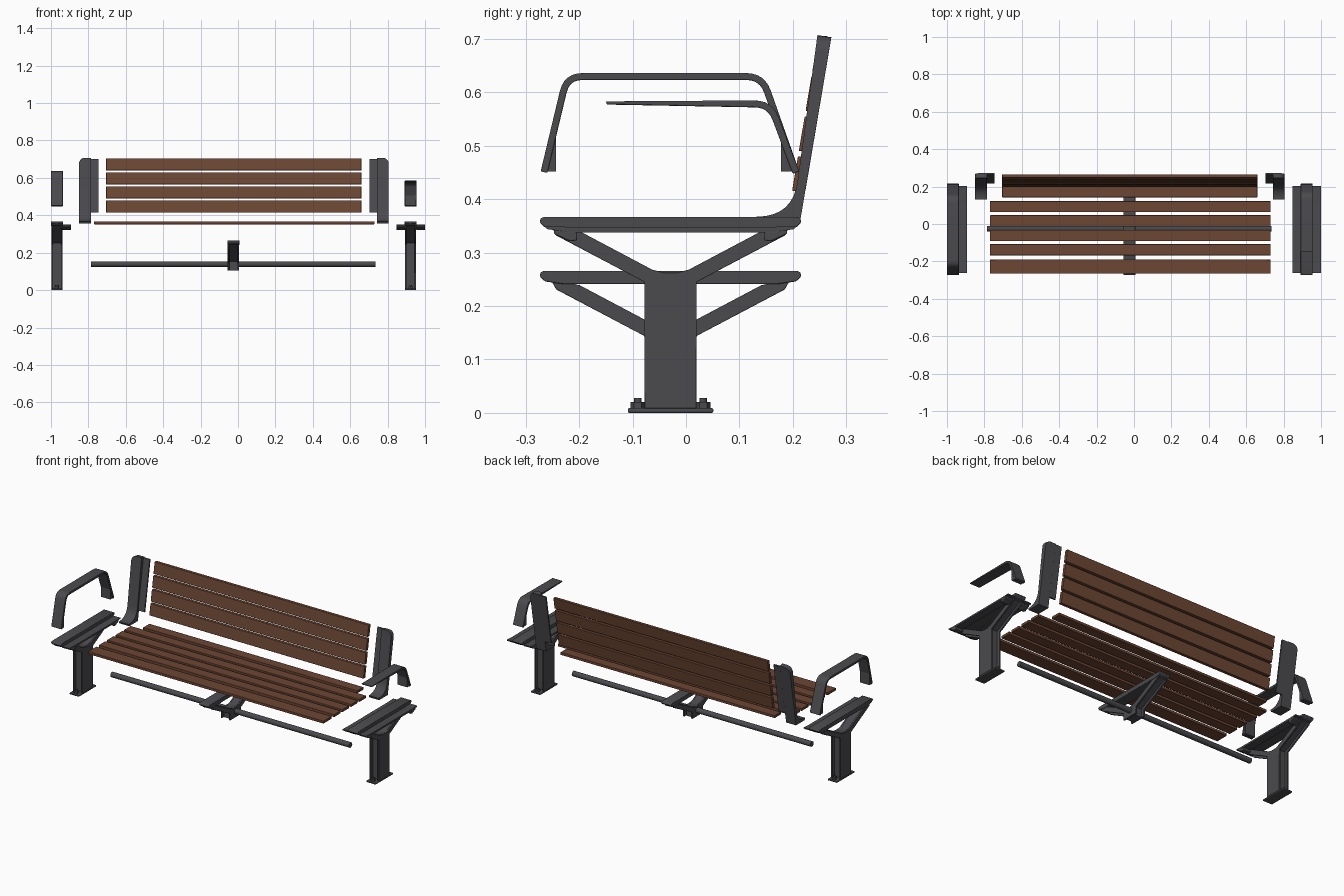
import bpy, bmesh, math
from mathutils import Vector, Matrix

if "Cube" in bpy.data.objects:
    bpy.data.objects.remove(bpy.data.objects["Cube"], do_unlink=True)


def material(name, rgb):
    m = bpy.data.materials.new(name)
    m.use_nodes = True
    m.diffuse_color = (*rgb, 1)
    node = m.node_tree.nodes["Principled BSDF"]
    node.inputs["Base Color"].default_value = (*rgb, 1)
    node.inputs["Roughness"].default_value = 0.6
    return m


STEEL = material("dark grey steel", (0.07, 0.069, 0.077))
WOOD = material("brown wood", (0.15, 0.062, 0.033))
MID = -0.029  # y of the post centre line


def finish(name, bm, mat, bevel=0.0):
    bmesh.ops.recalc_face_normals(bm, faces=bm.faces)
    mesh = bpy.data.meshes.new(name)
    bm.to_mesh(mesh)
    bm.free()
    mesh.materials.append(mat)
    ob = bpy.data.objects.new(name, mesh)
    bpy.context.collection.objects.link(ob)
    if bevel:
        mod = ob.modifiers.new("soft edges", 'BEVEL')
        mod.width, mod.segments, mod.limit_method = bevel, 2, 'ANGLE'
    bpy.ops.object.select_all(action='DESELECT')
    ob.select_set(True)
    bpy.context.view_layer.objects.active = ob
    bpy.ops.object.shade_smooth_by_angle(angle=math.radians(35))
    return ob


def prism(name, profile, x0, x1, mat=STEEL, bevel=0.0, corner=None):
    """Extrude a (y, z) profile along x; corner = (x, z) rounds the top edge there."""
    bm = bmesh.new()
    face = bm.faces.new([bm.verts.new((x0, y, z)) for y, z in profile])
    new = bmesh.ops.extrude_face_region(bm, geom=[face])["geom"]
    bmesh.ops.translate(bm, vec=(x1 - x0, 0, 0),
                        verts=[v for v in new if isinstance(v, bmesh.types.BMVert)])
    if corner:
        edges = [e for e in bm.edges if all(abs(v.co.x - corner[0]) < 1e-4
                                            and v.co.z > corner[1] for v in e.verts)]
        bmesh.ops.bevel(bm, geom=edges, offset=0.03, segments=5, profile=0.5, affect='EDGES')
    return finish(name, bm, mat, bevel)


def box(name, x, y, z, mat=STEEL, bevel=0.0):
    return prism(name, [(y[0], z[0]), (y[1], z[0]), (y[1], z[1]), (y[0], z[1])], *x, mat, bevel)


def cylinder(name, centre, radius, length, sides, axis='Z'):
    bm = bmesh.new()
    rot = Matrix.Rotation(math.pi / 2, 4, 'Y') if axis == 'X' else Matrix()
    bmesh.ops.create_cone(bm, cap_ends=True, segments=sides, radius1=radius, radius2=radius,
                          depth=length, matrix=Matrix.Translation(centre) @ rot)
    return finish(name, bm, STEEL)


def rounded(points, reach=0.035, steps=6):
    """Round the inner corners of a path."""
    pts = [Vector(p) for p in points]
    out = [pts[0]]
    for a, b, c in zip(pts, pts[1:], pts[2:]):
        s, e = b + (a - b).normalized() * reach, b + (c - b).normalized() * reach
        for i in range(steps + 1):
            t = i / steps
            out.append(s * (1 - t) ** 2 + b * 2 * t * (1 - t) + e * t * t)
    return out + [pts[-1]]


def ribbon(path, thick):
    """Closed profile of a flat bar whose outer face follows the path."""
    inner = []
    for i, p in enumerate(path):
        d = (path[min(i + 1, len(path) - 1)] - path[max(i - 1, 0)]).normalized()
        inner.append(p + Vector((d.y, -d.x)) * thick)
    return [tuple(p) for p in path + inner[::-1]]


def mirrored(half, dz=0.0):
    """Mirror a half profile, given as offsets from the post centre line."""
    return ([(MID + u, z + dz) for u, z in half]
            + [(MID - u, z + dz) for u, z in reversed(half)])


def y_frame(name, cx, bottom, dz=0.0):
    """Post with two spreading arms: two cheeks and a recessed core."""
    upper = [(0.225, 0.352), (0.17, 0.34), (0.034, 0.268), (0.014, 0.263)]
    cheek = mirrored([(0.049, bottom - dz), (0.049, 0.245), (0.214, 0.332)] + upper, dz)
    core = mirrored([(0.032, bottom - dz), (0.032, 0.253), (0.208, 0.343)] + upper, dz)
    for side, s in (("right", -1), ("left", 1)):
        prism(f"{name}_{side}_cheek", cheek, cx + s * 0.03, cx + s * 0.021, bevel=0.0015)
    prism(f"{name}_core", core, cx - 0.021, cx + 0.021)
    # top rail with tapered ends
    rail = mirrored([(0.2, 0.342), (0.235, 0.347), (0.245, 0.357), (0.243, 0.364),
                     (0.236, 0.367)], dz)
    prism(f"{name}_top_rail", rail, cx - 0.032, cx + 0.032, bevel=0.002)


def end_leg(name, cx, flange_sides):
    y_frame(name, cx, 0.008)
    # foot plate, bolts and nuts
    box(f"{name}_foot_plate", (cx - 0.03, cx + 0.03), (MID - 0.08, MID + 0.08), (0, 0.009),
        bevel=0.003)
    for tag, s in (("front", -1), ("back", 1)):
        at = MID + s * 0.061
        cylinder(f"{name}_{tag}_nut", (cx, at, 0.014), 0.014, 0.012, 6)
        cylinder(f"{name}_{tag}_bolt", (cx, at, 0.018), 0.007, 0.02, 12)
    # seat flanges with turned-down end tabs
    for s in flange_sides:
        x0, x1 = cx + s * 0.03, cx + s * 0.076
        prism(f"{name}_seat_flange", mirrored([(0.19, 0.338), (0.232, 0.344), (0.232, 0.35),
                                               (0.19, 0.348)]), x0, x1)
        for e in (-1, 1):
            tab = [(0.175, 0.338), (0.175, 0.323), (0.188, 0.321), (0.218, 0.335), (0.218, 0.342)]
            prism(f"{name}_flange_tab", [(MID + e * u, z) for u, z in tab], x0, x1, bevel=0.002)


# end legs: the right one has a flange on its inner side only
end_leg("right_leg", -0.968, [1])
end_leg("left_leg", 0.923, [-1, 1])

# centre bracket and the long cross bar
y_frame("centre_bracket", -0.025, 0.105, -0.102 + 0.001)
cylinder("cross_bar", (-0.025, -0.025, 0.139), 0.015, 1.52, 20, 'X')

# seat slats, the rear one shorter
for i, (y0, y1) in enumerate([(-0.265, -0.19), (-0.168, -0.108), (-0.092, -0.032),
                              (-0.014, 0.047), (0.063, 0.122)]):
    box(f"seat_slat_{i + 1}", (-0.77, 0.73), (y0, y1), (0.352, 0.367), WOOD, 0.002)
box("rear_seat_slat", (-0.705, 0.66), (0.143, 0.2), (0.352, 0.367), WOOD, 0.002)


# backrest: leaning slats in front of the side flanges
def rear_y(z):
    return 0.215 + (z - 0.365) * 0.169


def leaning(z0, z1, near, far):
    return [(rear_y(z0) - near, z0), (rear_y(z0) - far, z0),
            (rear_y(z1) - far, z1), (rear_y(z1) - near, z1)]


for i in range(4):
    z = 0.415 + i * 0.075
    prism(f"back_slat_{i + 1}", leaning(z, z + 0.065, 0.007, 0.025), -0.705, 0.66, WOOD, 0.002)

# back supports with a curved foot
foot_curve = rounded([(0.246, 0.707), (0.2, 0.369), (0.13, 0.367)], 0.065, 8)
support = [(0.272, 0.703)] + [tuple(p) for p in foot_curve] + [(0.135, 0.355), (0.213, 0.355)]
for side, outer, fold, inner in (("right", -0.85, -0.787, -0.747), ("left", 0.805, 0.742, 0.703)):
    prism(f"{side}_back_support", support, outer, fold, corner=(outer, 0.7))
    prism(f"{side}_back_flange", leaning(0.415, 0.7, 0, 0.008), fold, inner)

# right armrest: a full hoop with wedge feet
hoop = rounded([(-0.272, 0.452), (-0.228, 0.636), (0.147, 0.636), (0.212, 0.452)])
prism("right_armrest", ribbon(hoop, 0.013), -1.0, -0.936, bevel=0.002)
prism("right_armrest_front_foot", [(-0.268, 0.452), (-0.243, 0.452), (-0.243, 0.518),
                                   (-0.253, 0.52)], -0.998, -0.938)
rear_foot = [(0.178, 0.452), (0.207, 0.452), (0.184, 0.515), (0.178, 0.515)]
prism("right_armrest_rear_foot", rear_foot, -0.998, -0.938)

# left armrest: an open cantilever with a tapered tip
arm = rounded([(-0.15, 0.583), (0.162, 0.585), (0.212, 0.452)])
profile = ribbon(arm, 0.013)
profile[-1] = (-0.148, 0.577)
prism("left_armrest", profile, 0.891, 0.955, bevel=0.002)
prism("left_armrest_rear_foot", rear_foot, 0.893, 0.953)
